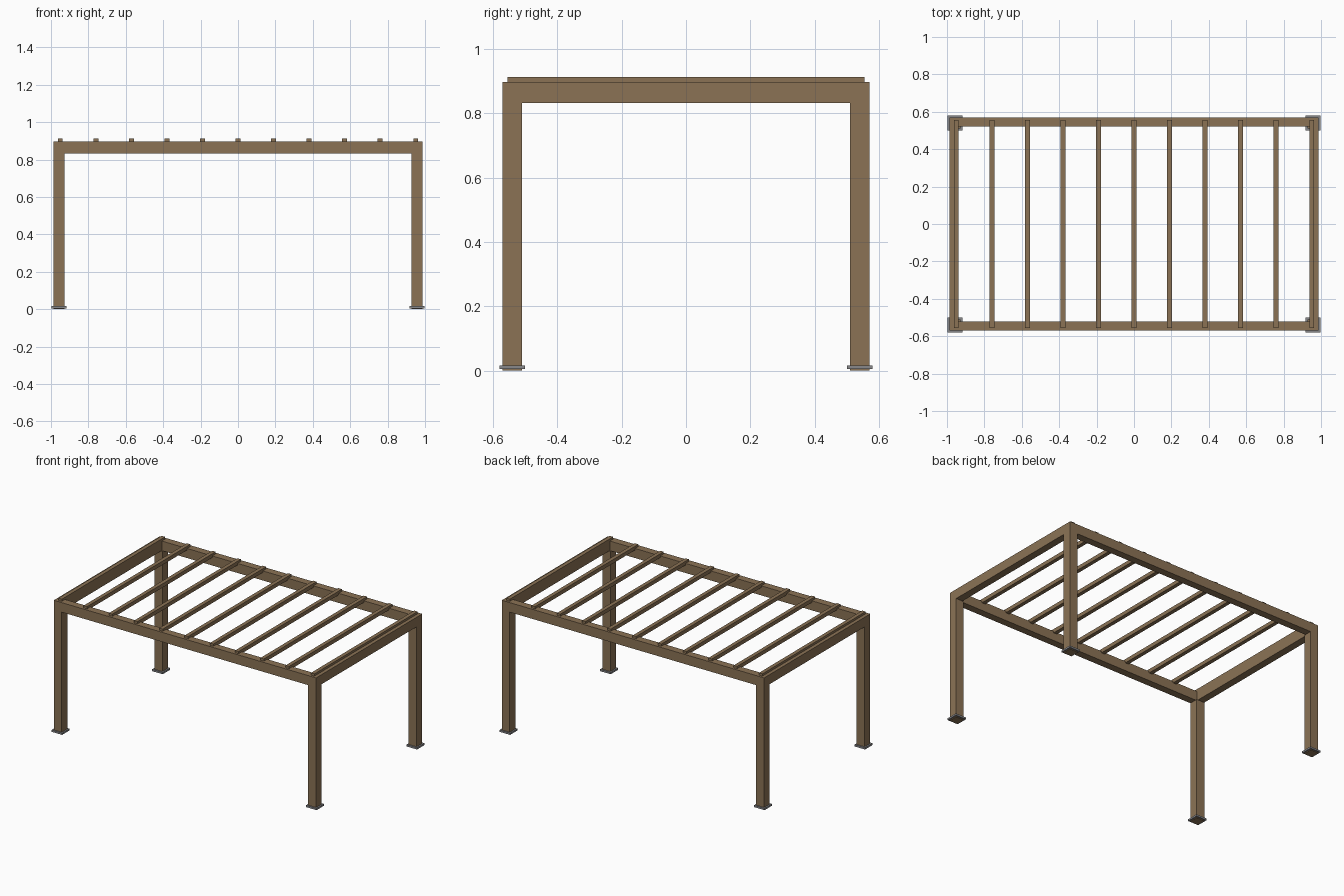
import bpy

default = bpy.data.objects.get("Cube")
if default:
    bpy.data.objects.remove(default, do_unlink=True)


def material(name, color):
    m = bpy.data.materials.new(name)
    m.use_nodes = True
    m.diffuse_color = color
    m.node_tree.nodes["Principled BSDF"].inputs["Base Color"].default_value = color
    return m


wood = material("brown wood", (0.258, 0.171, 0.091, 1))
metal = material("grey metal", (0.25, 0.25, 0.26, 1))


def box(name, low, high, mat):
    """Axis-aligned box between two opposite corners."""
    bpy.ops.mesh.primitive_cube_add(size=1)
    obj = bpy.context.object
    obj.name = name
    for v in obj.data.vertices:
        v.co = [h if c > 0 else l for c, l, h in zip(v.co, low, high)]
    obj.data.materials.append(mat)
    return obj


POST_X, POST_Y = 0.957, 0.54     # post centres
HALF = 0.03                      # half post thickness
PLATE = 0.04                     # half foot plate width
OUT_X, OUT_Y = POST_X + HALF, POST_Y + HALF
BEAM = 0.05                      # beam width
BEAM_LOW, BEAM_TOP = 0.832, 0.897

for sx, side in ((-1, "right"), (1, "left")):
    # Corner posts with metal foot plates
    for sy, end in ((-1, "front"), (1, "back")):
        x, y = sx * POST_X, sy * POST_Y
        box(f"{end}_{side}_post", (x - HALF, y - HALF, 0),
            (x + HALF, y + HALF, BEAM_LOW), wood)
        box(f"{end}_{side}_foot_plate", (x - PLATE, y - PLATE, 0.004),
            (x + PLATE, y + PLATE, 0.016), metal)
    # Side beams between the long beams
    xs = sorted((sx * OUT_X, sx * (OUT_X - BEAM)))
    box(f"{side}_beam", (xs[0], BEAM - OUT_Y, BEAM_LOW),
        (xs[1], OUT_Y - BEAM, BEAM_TOP), wood)

# Long front and back beams
for sy, end in ((-1, "front"), (1, "back")):
    ys = sorted((sy * OUT_Y, sy * (OUT_Y - BEAM)))
    box(f"{end}_beam", (-OUT_X, ys[0], BEAM_LOW), (OUT_X, ys[1], BEAM_TOP), wood)

# Evenly spaced rafters notched into the beams
COUNT = 11
for i in range(COUNT):
    x = 0.95 * (2 * i / (COUNT - 1) - 1)
    box(f"rafter_{i + 1}", (x - 0.013, -0.555, 0.886), (x + 0.013, 0.555, 0.912), wood)
